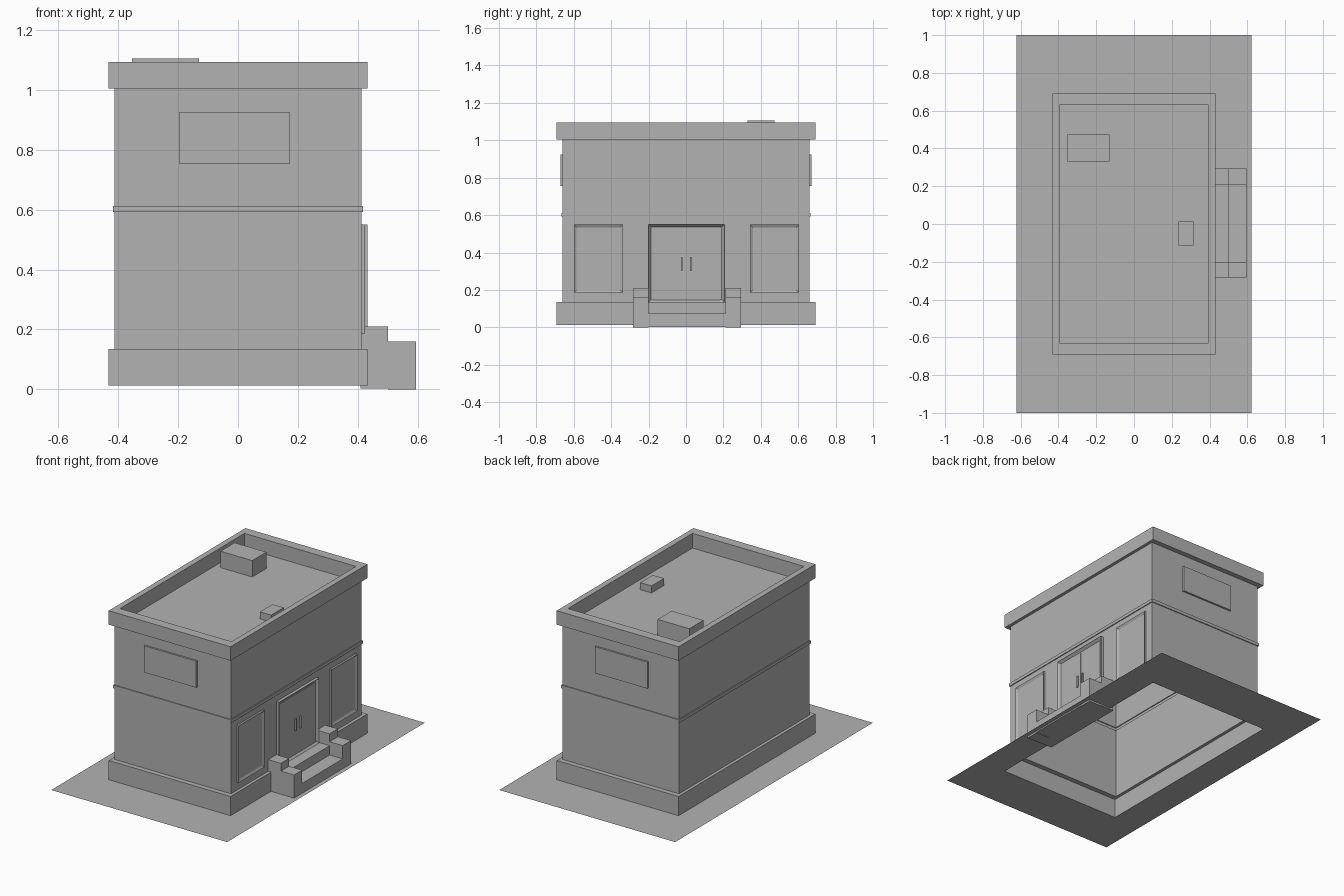
import bpy
import bmesh

cube = bpy.data.objects.get("Cube")
if cube:
    bpy.data.objects.remove(cube, do_unlink=True)

grey = bpy.data.materials.new("plain grey")
grey.use_nodes = True
COLOUR = (0.448, 0.448, 0.448, 1)
grey.diffuse_color = COLOUR
grey.node_tree.nodes["Principled BSDF"].inputs["Base Color"].default_value = COLOUR


def finish(name, bm):
    mesh = bpy.data.meshes.new(name)
    bm.to_mesh(mesh)
    bm.free()
    mesh.materials.append(grey)
    obj = bpy.data.objects.new(name, mesh)
    bpy.context.collection.objects.link(obj)
    return obj


def rect_loft(name, rings, cap=False):
    """Join rectangles given as (half width, half length, height)."""
    bm = bmesh.new()
    loops = [[bm.verts.new((sx * hx, sy * hy, z))
              for sx, sy in ((-1, -1), (1, -1), (1, 1), (-1, 1))]
             for hx, hy, z in rings]
    for low, high in zip(loops, loops[1:]):
        for i in range(4):
            j = (i + 1) % 4
            bm.faces.new((low[i], low[j], high[j], high[i]))
    if cap:
        bm.faces.new(loops[-1])
    return finish(name, bm)


def box(name, x, y, z, border=0, recess=0):
    """Box from ranges; a border sinks a framed field into its +x side."""
    bm = bmesh.new()
    bmesh.ops.create_cube(bm, size=1)
    for v in bm.verts:
        v.co = [r[0] if c < 0 else r[1] for c, r in zip(v.co, (x, y, z))]
    bm.normal_update()
    if border:
        front = [f for f in bm.faces if f.normal.x > 0.9]
        bmesh.ops.inset_individual(bm, faces=front, thickness=border)
        bmesh.ops.translate(bm, verts=front[0].verts, vec=(-recess, 0, 0))
    return finish(name, bm)


# Main heights and half sizes
GROUND, PLINTH, EAVES, TOP = 0.012, 0.135, 1.005, 1.094
WX, WY = 0.412, 0.66
PX, PY = 0.432, 0.692

# Ground around the building, open beneath the hollow shell
rect_loft("ground", [(PX, PY, GROUND), (0.623, 1, GROUND)][::-1])
rect_loft("plinth", [(PX, PY, GROUND), (PX, PY, PLINTH), (WX, WY, PLINTH)])

# Walls with the projecting string course
BX, BY = WX + 0.006, WY + 0.006
rect_loft("walls", [(WX, WY, PLINTH), (WX, WY, 0.592), (BX, BY, 0.592),
                    (BX, BY, 0.612), (WX, WY, 0.612), (WX, WY, EAVES)])

# Parapet and sunken roof
rect_loft("parapet_and_roof", [(WX, WY, EAVES), (PX, PY, EAVES), (PX, PY, TOP),
                               (0.395, 0.63, TOP), (0.395, 0.63, 1.0)], cap=True)
box("large_roof_unit", (-0.355, -0.13), (0.33, 0.473), (0.995, 1.105))
box("small_roof_unit", (0.236, 0.316), (-0.115, 0.012), (0.995, 1.045))

# Upper panels on both end walls
for name, side in (("front", -1), ("back", 1)):
    box(name + "_panel", (-0.197, 0.174), sorted((side * 0.65, side * 0.672)),
        (0.755, 0.925))

# Framed windows either side of the entrance
for name, y in (("near", (-0.6, -0.337)), ("far", (0.342, 0.605))):
    box(name + "_window", (0.40, 0.424), y, (0.185, 0.55), 0.022, 0.008)

# Double door with handles
box("door_frame", (0.40, 0.432), (-0.2, 0.205), (PLINTH, 0.55), 0.02, 0.016)
for name, side in (("near", -1), ("far", 1)):
    inner, outer = 0.002 + side * 0.002, 0.002 + side * 0.18
    box(name + "_door_leaf", (0.41, 0.42), sorted((inner, outer)), (PLINTH, 0.528))
    grip = 0.002 + side * 0.024
    box(name + "_door_handle", (0.42, 0.43), (grip - 0.004, grip + 0.004),
        (0.30, 0.375))

# Entrance steps between stepped side walls
box("upper_step", (0.41, 0.502), (-0.2, 0.21), (0.003, PLINTH))
box("lower_step", (0.502, 0.595), (-0.2, 0.21), (0.003, 0.075))
for name, y in (("near", (-0.283, -0.2)), ("far", (0.21, 0.295))):
    box(name + "_inner_cheek", (0.41, 0.502), y, (0.003, 0.21))
    box(name + "_outer_cheek", (0.502, 0.595), y, (0, 0.16))
